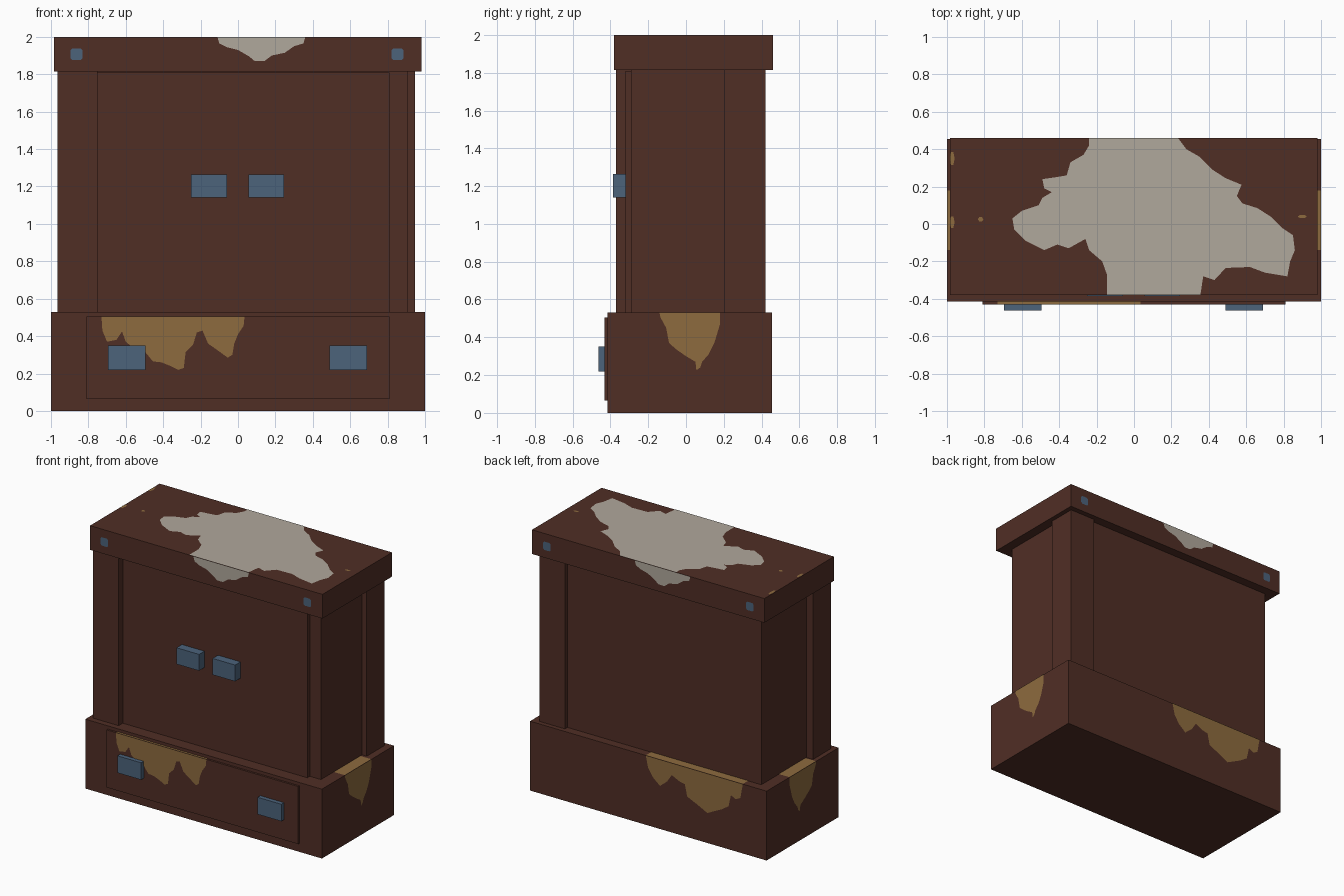
import bpy
import bmesh
import math
from mathutils import Vector

if "Cube" in bpy.data.objects:
    bpy.data.objects.remove(bpy.data.objects["Cube"])


def material(name, srgb):
    m = bpy.data.materials.new(name)
    lin = [((c / 255 + 0.055) / 1.055) ** 2.4 for c in srgb]
    m.diffuse_color = (*lin, 1.0)
    m.use_nodes = True
    m.node_tree.nodes["Principled BSDF"].inputs["Base Color"].default_value = m.diffuse_color
    return m


wood = material("dark_wood", (80, 46, 37))
metal = material("blue_metal", (76, 99, 123))
ochre = material("ochre_stain", (141, 107, 62))
grey = material("grey_dust", (176, 168, 156))


def finish(name, bm, mat):
    me = bpy.data.meshes.new(name)
    bm.to_mesh(me)
    bm.free()
    me.materials.append(mat)
    ob = bpy.data.objects.new(name, me)
    bpy.context.collection.objects.link(ob)
    return ob


def box(name, x, y, z, mat):
    """Box from three (min, max) ranges."""
    bm = bmesh.new()
    bmesh.ops.create_cube(bm, size=1)
    for v in bm.verts:
        v.co = [(a + b) / 2 + c * (b - a) for (a, b), c in zip((x, y, z), v.co)]
    return finish(name, bm, mat)


def patch(name, pts, place, normal, mat):
    """Thin painted sheet: 2D outline mapped onto a surface by place(u, v)."""
    bm = bmesh.new()
    n = Vector(normal)
    face = bm.faces.new([bm.verts.new(Vector(place(u, v)) + n * 0.002) for u, v in pts])
    face.normal_update()
    if face.normal.dot(n) < 0:
        face.normal_flip()
    bmesh.ops.triangulate(bm, faces=[face], ngon_method='EAR_CLIP')
    return finish(name, bm, mat)


# Main carcass
box("base", (-1, 1), (-0.415, 0.455), (0, 0.53), wood)
box("cabinet_body", (-0.91, 0.905), (-0.29, 0.39), (0.53, 1.815), wood)
box("top_slab", (-0.985, 0.98), (-0.38, 0.46), (1.815, 2.0), wood)
box("door_panel", (-0.81, 0.81), (-0.32, -0.29), (0.53, 1.81), wood)
box("drawer_front", (-0.81, 0.81), (-0.43, -0.415), (0.065, 0.505), wood)

# Two posts on opposite corners
box("front_left_post", (-0.965, -0.75), (-0.37, -0.155), (0.53, 1.815), wood)
box("back_right_post", (0.73, 0.945), (0.205, 0.42), (0.53, 1.815), wood)

# Handles
for side, x in (("left", (-0.25, -0.06)), ("right", (0.055, 0.245))):
    box(side + "_door_handle", x, (-0.385, -0.32), (1.14, 1.265), metal)
for side, x in (("left", (-0.695, -0.495)), ("right", (0.49, 0.69))):
    box(side + "_drawer_handle", x, (-0.463, -0.43), (0.22, 0.35), metal)


# Surface mappings
def on_y(y):
    return lambda u, v: (u, y, v)


def on_x(x):
    return lambda u, v: (x, u, v)


def on_z(z):
    return lambda u, v: (u, v, z)


FRONT, BACK, UP = (0, -1, 0), (0, 1, 0), (0, 0, 1)

# Round-cornered bolts on front and back of the slab
a, b = 0.032, 0.022
bolt = [(-a, -b), (-b, -a), (b, -a), (a, -b), (a, b), (b, a), (-b, a), (-a, b)]
for side, x in (("left", -0.863), ("right", 0.853)):
    pts = [(x + u, 1.907 + v) for u, v in bolt]
    patch("front_%s_bolt" % side, pts, on_y(-0.38), FRONT, metal)
    patch("back_%s_bolt" % side, pts, on_y(0.46), BACK, metal)

# Grey dust over the top, draping down front and back
top_outline = [
    (-.24, .46), (-.24, .42), (-.27, .37), (-.34, .33), (-.36, .26), (-.42, .25), (-.49, .24),
    (-.48, .19), (-.44, .17), (-.49, .14), (-.51, .10), (-.60, .07), (-.65, .03),
    (-.64, -.03), (-.58, -.09), (-.48, -.14), (-.41, -.11), (-.35, -.13), (-.26, -.08),
    (-.24, -.14), (-.17, -.20), (-.145, -.27), (-.145, -.38), (.355, -.38), (.37, -.28),
    (.43, -.30), (.49, -.235), (.62, -.23), (.70, -.26), (.82, -.28), (.835, -.20),
    (.86, -.14), (.85, -.06), (.79, -.02), (.73, .04), (.66, .085), (.58, .11),
    (.55, .15), (.575, .21), (.49, .245), (.42, .29), (.35, .36), (.28, .40), (.235, .46)]
patch("top_dust", top_outline, on_z(2.0), UP, grey)
drape = [(-.11, 2), (-.10, 1.965), (-.06, 1.945), (0, 1.93), (.06, 1.895), (.09, 1.87),
         (.14, 1.87), (.18, 1.90), (.25, 1.915), (.30, 1.95), (.35, 1.965), (.36, 2)]
patch("front_dust", drape, on_y(-0.38), FRONT, grey)
patch("back_dust", [(-u, v) for u, v in drape], on_y(0.46), BACK, grey)

# Ochre stain on the drawer front and its upper edge
drawer_stain = [
    (-.73, .505), (-.725, .43), (-.70, .37), (-.65, .38), (-.62, .425), (-.60, .37),
    (-.57, .345), (-.50, .32), (-.455, .265), (-.41, .26), (-.36, .24), (-.32, .22),
    (-.29, .23), (-.28, .315), (-.24, .355), (-.22, .42), (-.19, .43), (-.16, .36),
    (-.11, .325), (-.055, .285), (-.03, .30), (-.02, .36), (0, .41), (.03, .455), (.035, .505)]
patch("drawer_stain", drawer_stain, on_y(-0.43), FRONT, ochre)
patch("drawer_edge_stain", [(-.73, -.43), (.035, -.43), (.035, -.415), (-.73, -.415)],
      on_z(0.505), UP, ochre)

# Ochre stain on the back of the base and its ledge
back_stain = [
    (.02, .53), (0, .44), (-.04, .38), (-.10, .33), (-.16, .38), (-.20, .44), (-.26, .41),
    (-.31, .40), (-.33, .31), (-.42, .27), (-.50, .23), (-.56, .26), (-.62, .29),
    (-.68, .33), (-.70, .42), (-.74, .40), (-.78, .42), (-.80, .53)]
patch("back_stain", back_stain, on_y(0.455), BACK, ochre)
patch("back_ledge_stain", [(-.80, .39), (.02, .39), (.02, .455), (-.80, .455)],
      on_z(0.53), UP, ochre)

# Ochre stain on both sides of the base and their ledges
side_stain = [
    (-.14, .53), (-.135, .505), (-.105, .45), (-.09, .37), (-.05, .335), (0, .30),
    (.05, .27), (.055, .225), (.075, .24), (.085, .27), (.12, .31), (.15, .37),
    (.165, .42), (.18, .47), (.18, .53)]
for side, s in (("right", 1), ("left", -1)):
    patch(side + "_stain", side_stain, on_x(s), (s, 0, 0), ochre)
    patch(side + "_ledge_stain",
          [(s * .908, -.14), (s, -.14), (s, .18), (s * .908, .18)], on_z(0.53), UP, ochre)

# Small ochre spots on the top
for i, (x, y, w, h) in enumerate(((-.972, .35, .013, .04), (-.972, .01, .013, .035),
                                  (-.82, .025, .015, .013), (.90, .04, .025, .01))):
    spot = [(x + w * math.cos(t * math.pi / 3), y + h * math.sin(t * math.pi / 3))
            for t in range(6)]
    patch("top_spot_%d" % (i + 1), spot, on_z(2.0), UP, ochre)
